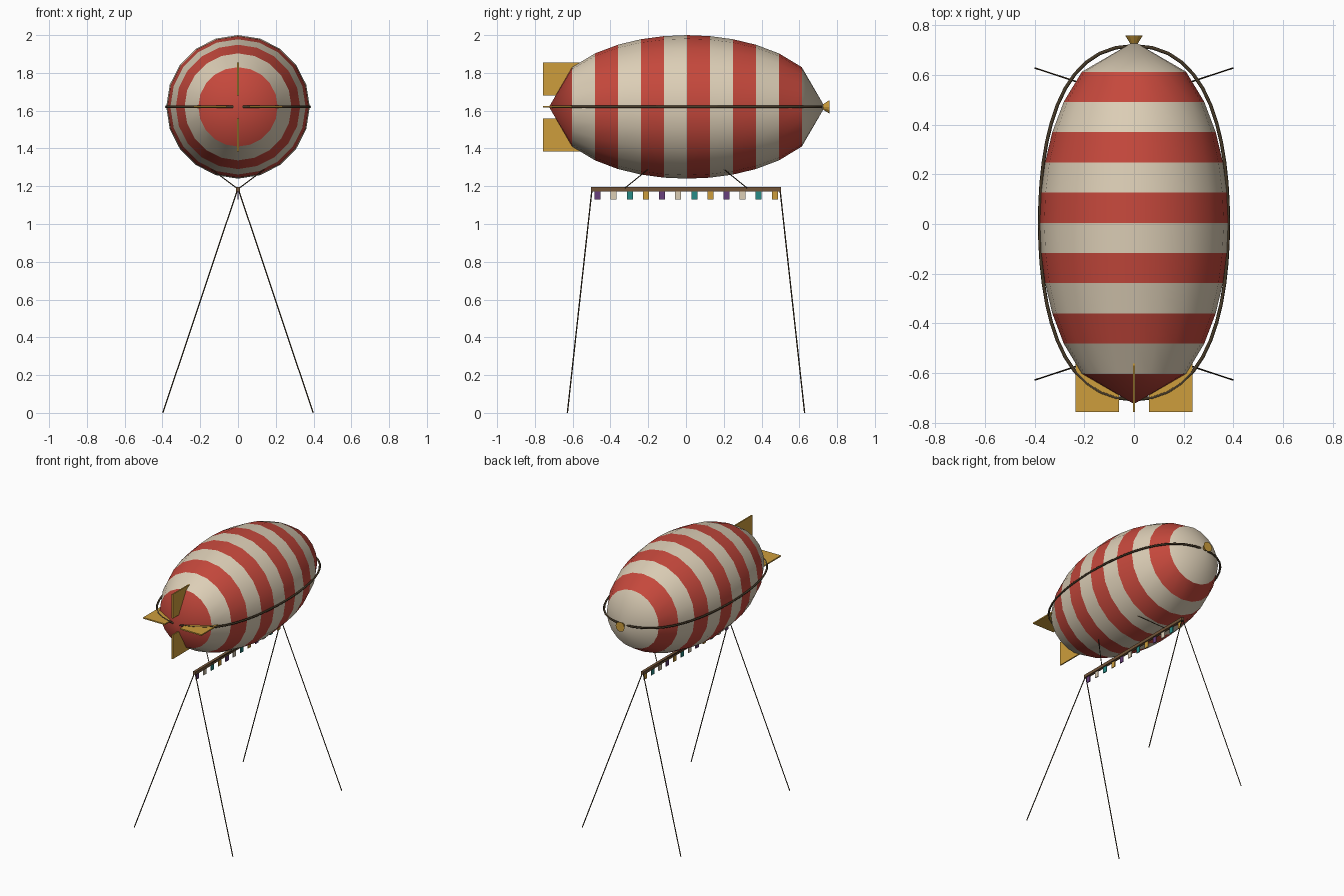
import bpy, bmesh, math
from mathutils import Vector

cube = bpy.data.objects.get("Cube")
if cube:
    bpy.data.objects.remove(cube)


def material(name, r, g, b):
    m = bpy.data.materials.new(name)
    m.use_nodes = True
    m.diffuse_color = (r, g, b, 1)
    m.node_tree.nodes["Principled BSDF"].inputs["Base Color"].default_value = (r, g, b, 1)
    return m


red = material("red", 0.56, 0.065, 0.045)
cream = material("cream", 0.72, 0.62, 0.47)
gold = material("gold", 0.61, 0.34, 0.045)
rope = material("dark rope", 0.06, 0.04, 0.02)
wood = material("wood", 0.17, 0.09, 0.04)
purple = material("purple", 0.14, 0.05, 0.2)
teal = material("teal", 0.02, 0.26, 0.24)

HULL_Z, HULL_Y, RADIUS, HALF, BANDS, SIDES = 1.62, 0.005, 0.38, 0.73, 12, 20


def add_object(name, bm, *mats):
    mesh = bpy.data.meshes.new(name)
    bm.to_mesh(mesh)
    bm.free()
    obj = bpy.data.objects.new(name, mesh)
    bpy.context.collection.objects.link(obj)
    for m in mats:
        mesh.materials.append(m)
    return obj


def box(name, center, size, mat):
    bm = bmesh.new()
    bmesh.ops.create_cube(bm, size=1)
    bmesh.ops.scale(bm, vec=size, verts=bm.verts)
    bmesh.ops.translate(bm, vec=center, verts=bm.verts)
    return add_object(name, bm, mat)


def rod(name, a, b, r1, r2, mat, sides=8):
    a, b = Vector(a), Vector(b)
    bm = bmesh.new()
    bmesh.ops.create_cone(bm, cap_ends=True, segments=sides, radius1=r1, radius2=r2,
                          depth=(b - a).length)
    obj = add_object(name, bm, mat)
    obj.location = (a + b) / 2
    obj.rotation_euler = (b - a).to_track_quat("Z", "Y").to_euler()
    return obj


# Hull: ellipsoid of evenly spaced rings, striped band by band
bm = bmesh.new()
rings = []
for i in range(BANDS + 1):
    t = 2 * i / BANDS - 1
    r = RADIUS * math.sqrt(max(0, 1 - t * t))
    count = SIDES if 0 < i < BANDS else 1
    rings.append([bm.verts.new((r * math.cos(2 * math.pi * k / SIDES), HULL_Y + HALF * t,
                                HULL_Z + r * math.sin(2 * math.pi * k / SIDES)))
                  for k in range(count)])
for i, (low, high) in enumerate(zip(rings, rings[1:])):
    for k in range(SIDES):
        n = (k + 1) % SIDES
        if len(low) == 1:
            loop = (low[0], high[n], high[k])
        elif len(high) == 1:
            loop = (low[k], low[n], high[0])
        else:
            loop = (low[k], low[n], high[n], high[k])
        face = bm.faces.new(loop)
        face.material_index = i % 2
        face.smooth = True
bmesh.ops.recalc_face_normals(bm, faces=bm.faces)
# Each band is a separate panel, so the seams between bands stay crisp
for e in bm.edges:
    if abs(e.verts[0].co.y - e.verts[1].co.y) < 1e-4:
        e.smooth = False
add_object("hull", bm, red, cream)

# Rope hoop lying level around the hull
curve = bpy.data.curves.new("hoop", "CURVE")
curve.dimensions = "3D"
curve.bevel_depth = 0.007
curve.bevel_resolution = 1
curve.materials.append(rope)
spline = curve.splines.new("BEZIER")
spline.bezier_points.add(3)
for p, co in zip(spline.bezier_points, [(0.38, 0), (0, 0.713), (-0.38, 0), (0, -0.713)]):
    p.co = (*co, 0)
    p.handle_left_type = p.handle_right_type = "AUTO"
spline.use_cyclic_u = True
hoop = bpy.data.objects.new("rope_hoop", curve)
hoop.location = (0, HULL_Y, HULL_Z)
bpy.context.collection.objects.link(hoop)

# Tail fins and flared nose cap
for s, side, height in ((1, "left", "upper"), (-1, "right", "lower")):
    box(f"{side}_fin", (s * 0.148, -0.66, HULL_Z), (0.175, 0.195, 0.009), gold)
    box(f"{height}_fin", (0, -0.66, HULL_Z + s * 0.148), (0.009, 0.195, 0.175), gold)
rod("nose_cap", (0, 0.722, HULL_Z), (0, 0.76, HULL_Z), 0.012, 0.036, gold, 12)

# Ridge beam with splayed legs and struts up to the hull
box("ridge_beam", (0, 0, 1.184), (0.02, 1.006, 0.022), wood)
for sx, side in ((1, "left"), (-1, "right")):
    for sy, end in ((1, "back"), (-1, "front")):
        rod(f"{end}_{side}_leg", (sx * 0.398, sy * 0.628, 0), (0, sy * 0.497, 1.19),
            0.0035, 0.0035, rope, 6)
        rod(f"{end}_{side}_strut", (0, sy * 0.33, 1.185), (sx * 0.14, sy * 0.2, 1.29),
            0.003, 0.003, rope, 6)

# Row of pennants under the beam
for i in range(12):
    box(f"pennant_{i + 1}", (0, -0.468 + i * 0.0853, 1.15), (0.006, 0.032, 0.042),
        (purple, cream, teal, gold)[i % 4])
